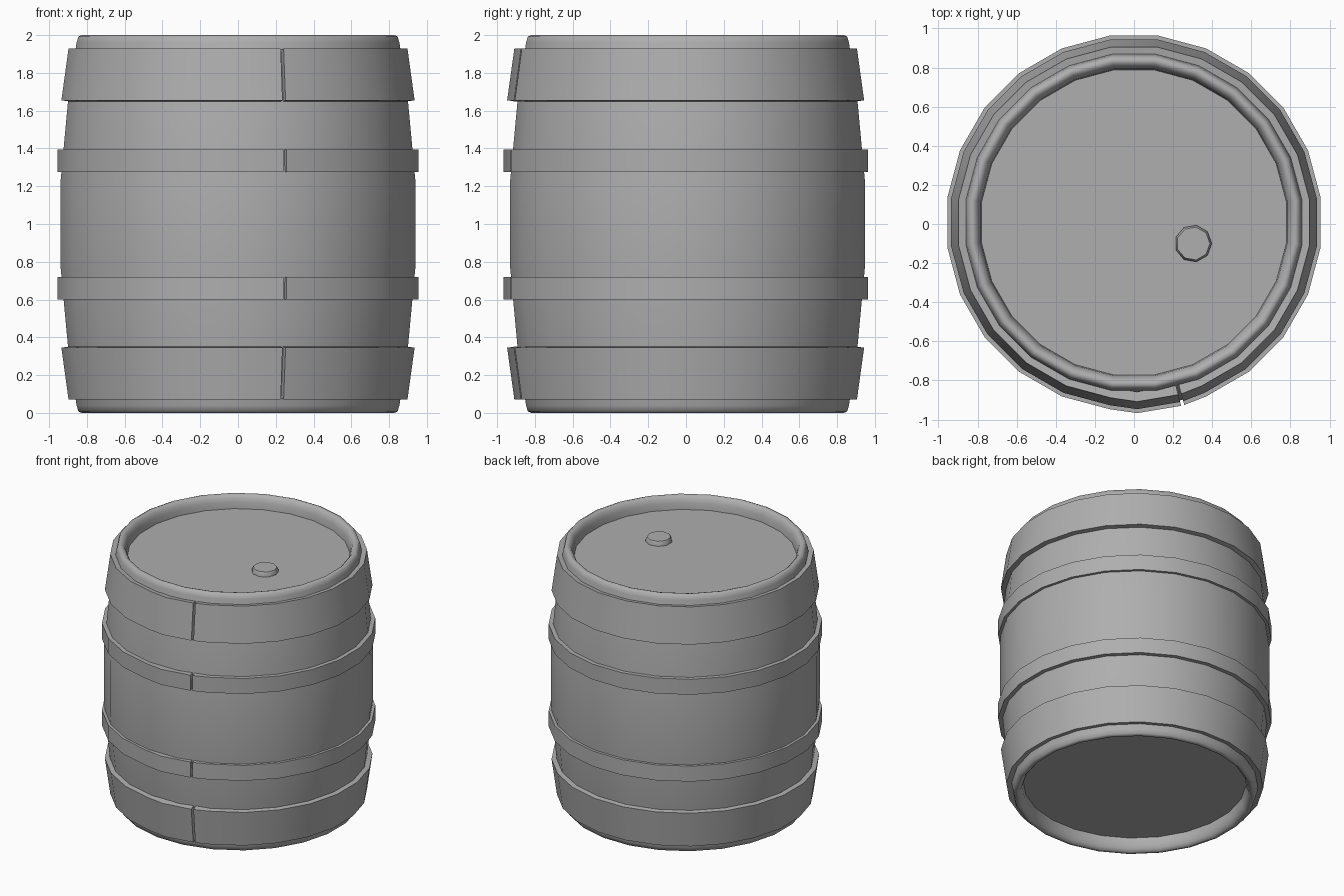
import bpy
import bmesh
from math import sin, cos, pi, radians

if "Cube" in bpy.data.objects:
    bpy.data.objects.remove(bpy.data.objects["Cube"])

CY = 0.008                     # barrel axis sits a touch behind the origin
SIDES = 24
FLAT = 1 / cos(pi / SIDES)     # apothem -> corner radius

# Dark grey for every part
grey = bpy.data.materials.new("dark_grey")
grey.diffuse_color = (0.425, 0.425, 0.425, 1)
grey.use_nodes = True
grey.node_tree.nodes["Principled BSDF"].inputs["Base Color"].default_value = grey.diffuse_color


def finish(name, bm, angle):
    bmesh.ops.recalc_face_normals(bm, faces=bm.faces)
    mesh = bpy.data.meshes.new(name)
    bm.to_mesh(mesh)
    bm.free()
    mesh.materials.append(grey)
    obj = bpy.data.objects.new(name, mesh)
    bpy.context.collection.objects.link(obj)
    bpy.ops.object.select_all(action='DESELECT')
    obj.select_set(True)
    bpy.context.view_layer.objects.active = obj
    bpy.ops.object.shade_smooth_by_angle(angle=radians(angle))
    return obj


def lathe(name, profile, sides, cx=0, cy=CY, phase=0.5):
    """Turn (radius, z) points around a vertical axis, capping both ends."""
    bm = bmesh.new()
    rings = []
    for r, z in profile:
        rings.append([bm.verts.new((cx + r * cos(2 * pi * (i + phase) / sides),
                                    cy + r * sin(2 * pi * (i + phase) / sides), z))
                      for i in range(sides)])
    for a, b in zip(rings, rings[1:]):
        for i in range(sides):
            j = (i + 1) % sides
            bm.faces.new((a[i], a[j], b[j], b[i]))
    bm.faces.new(rings[0])
    bm.faces.new(rings[-1])
    return finish(name, bm, 50)


def hoop(name, z0, r0, z1, r1, thick=0.05):
    """Split metal band: box section swept round, with a narrow gap in front."""
    # (angle, extra radius) stations; the free end stands slightly proud
    stations = [(-74.6, 0.005)]
    stations += [(-67.5 + 15 * k, 0) for k in range(23)]
    stations += [(271, 0.012), (284.4, 0.005)]
    tilt = 0.2 * (r1 - r0)     # wide hoops have edges square to their slope
    bm = bmesh.new()
    rings = []
    for deg, extra in stations:
        a = radians(deg)
        ring = []
        for r, z in ((r0, z0), (r1, z1),
                     (r1 - thick, z1 + tilt), (r0 - thick, z0 + tilt)):
            rr = r * FLAT + extra
            ring.append(bm.verts.new((rr * cos(a), CY + rr * sin(a), z)))
        rings.append(ring)
    for a, b in zip(rings, rings[1:]):
        for i in range(4):
            j = (i + 1) % 4
            bm.faces.new((a[i], b[i], b[j], a[j]))
    bm.faces.new(rings[0])
    bm.faces.new(rings[-1])
    return finish(name, bm, 30)


# Bulging body with rounded rims and recessed heads, symmetric about z = 1
half = [(0.78, 0.10), (0.785, 0.05), (0.797, 0.02), (0.812, 0.004),
        (0.828, 0.0), (0.845, 0.008), (0.855, 0.04), (0.90, 0.35), (0.94, 0.78)]
profile = half + [(r, 2 - z) for r, z in reversed(half)]
lathe("barrel_body", [(r * FLAT, z) for r, z in profile], SIDES)

# Bung on the top head
lathe("bung", [(0.095, 1.89), (0.095, 1.913), (0.085, 1.935)], 9, 0.303, -0.10, 0)

# Hoops: wide tapered ones at the ends, narrow straight ones near the middle
hoop("lower_wide_hoop", 0.07, 0.897, 0.345, 0.935)
hoop("upper_wide_hoop", 1.655, 0.935, 1.93, 0.897)
hoop("lower_narrow_hoop", 0.60, 0.955, 0.72, 0.955)
hoop("upper_narrow_hoop", 1.275, 0.955, 1.395, 0.955)
